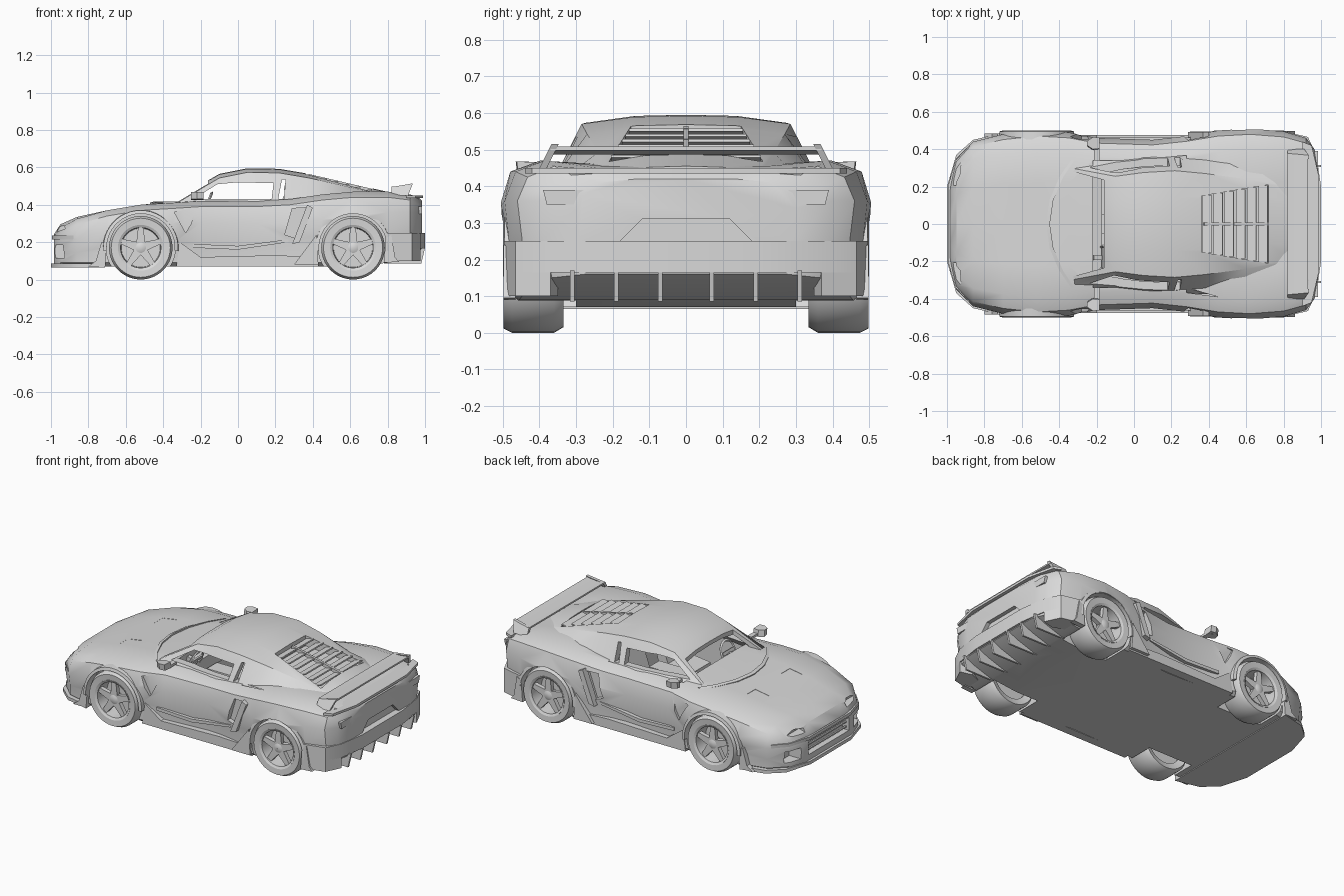
import bpy, bmesh
from math import sin, cos, pi, radians
from mathutils import Vector, Matrix

if "Cube" in bpy.data.objects:
    bpy.data.objects.remove(bpy.data.objects["Cube"], do_unlink=True)

grey = (.7, .7, .7, 1)
paint = bpy.data.materials.new("light_grey")
paint.use_nodes = True
paint.diffuse_color = grey
paint.node_tree.nodes["Principled BSDF"].inputs["Base Color"].default_value = grey
parts = []


def solid(name, rings, closed=False, mirror=False):
    """Bridge equal rings of points into a closed solid."""
    bm = bmesh.new()
    loops = [[bm.verts.new(p) for p in ring] for ring in rings]
    pairs = list(zip(loops, loops[1:]))
    if closed:
        pairs.append((loops[-1], loops[0]))
    else:
        bm.faces.new(loops[0])
        bm.faces.new(loops[-1])
    for a, b in pairs:
        for i in range(len(a)):
            j = (i + 1) % len(a)
            bm.faces.new((a[i], a[j], b[j], b[i]))
    bmesh.ops.recalc_face_normals(bm, faces=bm.faces)
    mesh = bpy.data.meshes.new(name)
    bm.to_mesh(mesh)
    bm.free()
    mesh.materials.append(paint)
    obj = bpy.data.objects.new(name, mesh)
    bpy.context.collection.objects.link(obj)
    if mirror:
        mod = obj.modifiers.new("other_side", 'MIRROR')
        mod.use_axis = (False, True, False)
        mod.use_mirror_merge = False
    parts.append(obj)
    return obj


def prism(name, pts, axis, a, b, mirror=False):
    place = {'x': lambda p, v: (v, p[0], p[1]),
             'y': lambda p, v: (p[0], v, p[1]),
             'z': lambda p, v: (p[0], p[1], v)}[axis]
    return solid(name, [[place(p, v) for p in pts] for v in (a, b)], mirror=mirror)


def box(name, centre, size, tilt=0, mirror=False):
    x, y, z = (s / 2 for s in size)
    rot = Matrix.Rotation(tilt, 3, 'Y')
    rings = [[rot @ Vector((u, v, w)) + Vector(centre)
              for u, w in ((-x, -z), (x, -z), (x, z), (-x, z))] for v in (-y, y)]
    return solid(name, rings, mirror=mirror)


def lathe(name, profile, x, z, start=0, sweep=2 * pi, steps=40):
    """Turn an (r, y) profile about a wheel axle."""
    full = sweep > 6
    angles = [start + sweep * i / steps for i in range(steps + (not full))]
    rings = [[(x + r * cos(a), y, z + r * sin(a)) for r, y in profile] for a in angles]
    return solid(name, rings, full, True)


def both(half):
    return half + [(-y, z) for y, z in reversed(half) if y]


def loft(name, stations, section):
    return solid(name, [[(s[0], y, z) for y, z in both(section(*s[1:]))] for s in stations])


def bake(obj):
    graph = bpy.context.evaluated_depsgraph_get()
    mesh = bpy.data.meshes.new_from_object(obj.evaluated_get(graph))
    obj.modifiers.clear()
    obj.data = mesh


def cut(obj, cutters):
    for c in cutters:
        c.hide_render = True
        mod = obj.modifiers.new("cut", 'BOOLEAN')
        mod.operation, mod.solver, mod.object = 'DIFFERENCE', 'EXACT', c
    bake(obj)
    for c in cutters:
        parts.remove(c)
        bpy.data.objects.remove(c, do_unlink=True)


def plan(half):
    return half + [(x, -y) for x, y in reversed(half)]


# Main body: half width, bottom, widest height, fender height, centre height
hull = [(-.985, .24, .07, .15, .23, .24), (-.95, .35, .07, .2, .275, .295),
        (-.86, .44, .07, .22, .325, .335), (-.7, .48, .07, .26, .37, .37),
        (-.52, .5, .07, .29, .4, .4), (-.35, .49, .07, .3, .41, .415),
        (-.2, .46, .07, .3, .42, .43), (.1, .45, .07, .3, .42, .43),
        (.28, .47, .07, .3, .43, .43), (.45, .5, .07, .32, .455, .45),
        (.62, .51, .07, .34, .47, .46), (.8, .495, .09, .36, .47, .455),
        (.92, .46, .13, .36, .455, .445), (.965, .4, .15, .36, .43, .44),
        (.985, .3, .16, .34, .41, .42)]


def hull_section(w, zb, zs, zf, zc):
    return [(0, zc), (w * .45, zc), (w * .78, zf), (w * .94, zf - .03), (w, zs),
            (w * .97, (zs + zb) / 2), (w * .97, zb + .02), (w * .92, zb), (0, zb)]


axles = (-.52, .615)
body = loft("body", hull, hull_section)
wells = [lathe("arch_cutter", [(.0001, .3), (.185, .3), (.185, .6), (.0001, .6)], x, .17)
         for x in axles]
intake = [(.29, .38), (.37, .385), (.31, .22), (.25, .24)]
vent = [(-.34, .36), (-.23, .38), (-.25, .3), (-.28, .25)]
cut(body, wells + [
    box("cabin_cutter", (.055, 0, .37), (.55, .68, .46)),
    prism("intake_cutter", intake, 'y', .43, .6, True),
    prism("vent_cutter", vent, 'y', .455, .6, True),
    box("mouth_cutter", (-1, 0, .16), (.12, .4, .08)),
    box("side_mouth_cutter", (-.95, .31, .15), (.11, .1, .07), 0, True),
    box("lamp_cutter", (-.96, .27, .27), (.07, .13, .02), -.3, True),
    prism("plate_cutter", both([(.12, .31), (.18, .25)]), 'x', .96, 1.1),
    box("hood_vent_cutter", (-.62, .17, .392), (.1, .08, .02), -.15, True)])

# Greenhouse: top height, roof half width, base half width
cabin = [(-.34, .425, .3, .33), (-.1, .565, .255, .35), (.05, .595, .275, .365),
         (.22, .592, .285, .37), (.38, .565, .27, .375), (.6, .515, .24, .36),
         (.86, .455, .2, .32)]


def cabin_section(top, roof, base, floor=.4):
    return [(0, top), (roof * .5, top - .003), (roof, top - .022), (base, floor), (0, floor)]


def block_section(w, low, high):
    return [(w, high), (w, low)]


inner = [(x, t - .025, r - .025, b - .03, .37) for x, t, r, b in cabin[:4]]
inner.append((.33, .55, .24, .34, .37))
greenhouse = loft("cabin_shell", cabin, cabin_section)
cut(greenhouse, [
    loft("inner_cutter", inner, cabin_section),
    loft("windscreen_cutter", [(-.4, .3, .36, .7), (-.16, .235, .36, .7)], block_section),
    loft("louvre_cutter", [(.36, .15, .5, .7), (.72, .21, .44, .7)], block_section),
    prism("window_cutter", [(-.24, .43), (-.11, .51), (0, .52), (.19, .515), (.18, .43)],
          'y', -1, 1),
    prism("slit_cutter", [(.215, .43), (.235, .535), (.255, .535), (.245, .43)], 'y', -1, 1)])

# Raised edge at the back of the hood
arc = [(-.47 + .13 * (y / .34) ** 2, y) for y in (-.34, -.25, -.13, 0, .13, .25, .34)]
solid("cowl_edge", [[(x + dx, y, .405 + dz) for dx, dz in ((0, 0), (.02, 0), (.02, .012), (0, .006))]
                    for x, y in arc])

# Rear louvres and their spine
for i in range(6):
    x = .39 + i * .06
    box("louvre", (x, 0, .55 - (x - .38) * .24), (.05, .31 + i * .02, .008), -.25)
box("louvre_spine", (.545, 0, .515), (.35, .015, .02), .23)

# Wheels
tyre = [(.115, .35), (.155, .335), (.17, .36), (.17, .475), (.158, .498), (.12, .495)]
rim = [(.122, .36), (.122, .497), (.108, .49), (.104, .4), (.0001, .4), (.0001, .36)]
hub = [(.0001, .44), (.035, .44), (.032, .48), (.015, .488), (.0001, .488)]
for x in axles:
    lathe("tyre", tyre, x, .17)
    lathe("rim", rim, x, .17)
    lathe("hub", hub, x, .17, steps=20)
    for k in range(5):
        a = pi / 2 + k * 2 * pi / 5
        star = [(x + r * cos(a) - t * sin(a), .17 + r * sin(a) + t * cos(a))
                for r, t in ((.02, .024), (.11, .014), (.11, -.014), (.02, -.024))]
        prism("spoke", star, 'y', .455, .482, True)
    lathe("arch_lip", [(.182, .43), (.182, .5), (.2, .495), (.205, .43)], x, .17,
          radians(-5), radians(190), 24)

# Nose: splitter, bumper edge, grille and fins
prism("front_splitter", plan([(-1, .2), (-.95, .37), (-.86, .45), (-.71, .485)]), 'z', .065, .085)
prism("nose_ridge", plan([(-.995, .2), (-.955, .34), (-.88, .42), (-.88, .38)]), 'z', .215, .235)
for z in (.14, .17):
    box("grille_bar", (-.965, 0, z), (.01, .4, .008))
prism("front_fin", [(-.8, .07), (-.71, .07), (-.7, .2), (-.73, .2), (-.76, .1)],
      'y', .455, .485, True)

# Sides: skirts, winglets and mirrors
skirt = [(-.33, .07), (.43, .07), (.43, .12), (.2, .13), (-.2, .12), (-.31, .2)]
prism("side_skirt", skirt, 'y', .42, .475, True)
prism("skirt_winglet", [(.3, .08), (.43, .08), (.42, .24), (.39, .2)], 'y', .46, .495, True)
prism("door_crease", [(-.24, .17), (.0, .16), (.27, .2), (.27, .215), (0, .18), (-.24, .19)],
      'y', .43, .462, True)
prism("intake_frame", [(.37, .4), (.4, .385), (.33, .2), (.29, .19)], 'y', .45, .492, True)
box("mirror_arm", (-.2, .39, .435), (.03, .1, .015), 0, True)
solid("mirror", [[(x, y, z) for y, z in ((.395 + d, .425), (.46 - d, .43), (.465 - d, .468),
                                        (.4 + d, .465))]
                 for x, d in ((-.25, .02), (-.22, 0), (-.185, .003))], mirror=True)

# Tail: bumper, diffuser, fins, lamps and spoiler
tail = [(.8, .497), (.93, .465), (.975, .37)]
prism("rear_bumper", plan(tail + [(1, .2)]), 'z', .165, .25)
prism("tail_lip", plan([(.9, .44), (.95, .42), (.99, .25)]), 'z', .435, .45)
prism("diffuser_corner", tail + [(.9, .35), (.8, .39)], 'z', .1, .17, True)
for y in (.07, .19, .31):
    prism("diffuser_fin", [(.78, .085), (.98, .085), (1, .17), (.85, .17)],
          'y', y - .006, y + .006, True)
prism("rear_winglet", [(.78, .09), (.86, .095), (.84, .12), (.82, .24), (.79, .22)],
      'y', .465, .498, True)
prism("tail_lamp", [(.25, .35), (.38, .35), (.39, .39), (.25, .39)], 'x', .965, .983, True)
wing = [(.82, .487), (.88, .487), (.93, .498), (.93, .508), (.87, .498), (.82, .497)]
prism("spoiler", wing, 'y', -.37, .37)
end = ((.82, .45), (.91, .45), (.935, .515), (.9, .508), (.82, .495))
solid("spoiler_end", [[(x, y + (.5 - z) * .5, z) for x, z in end] for y in (.355, .375)],
      mirror=True)

# Interior
seat = [(.02, .16), (.22, .16), (.3, .48), (.26, .49), (.18, .27), (.02, .25)]
prism("seat", seat, 'y', .08, .27, True)
box("headrest", (.27, .175, .5), (.04, .1, .05), .25, True)
box("centre_console", (.02, 0, .22), (.4, .1, .14))
box("dashboard", (-.205, 0, .33), (.05, .66, .1), .2)
rings = []
for i in range(24):
    a = 2 * pi * i / 24
    rings.append([(-.165 + .4 * r * sin(a) + d, -.18 + r * cos(a), .4 + r * sin(a))
                  for r, d in ((.055, 0), (.063, -.008), (.07, 0), (.063, .008))])
solid("steering_wheel", rings, True)
box("steering_spoke", (-.165, -.18, .4), (.01, .11, .02), .4)
box("steering_column", (-.19, -.18, .39), (.06, .025, .025), .3)

# Finish
for obj in parts:
    if obj.modifiers:
        bake(obj)
bpy.ops.object.select_all(action='DESELECT')
for obj in parts:
    obj.select_set(True)
bpy.context.view_layer.objects.active = body
bpy.ops.object.shade_smooth_by_angle(angle=radians(32))
